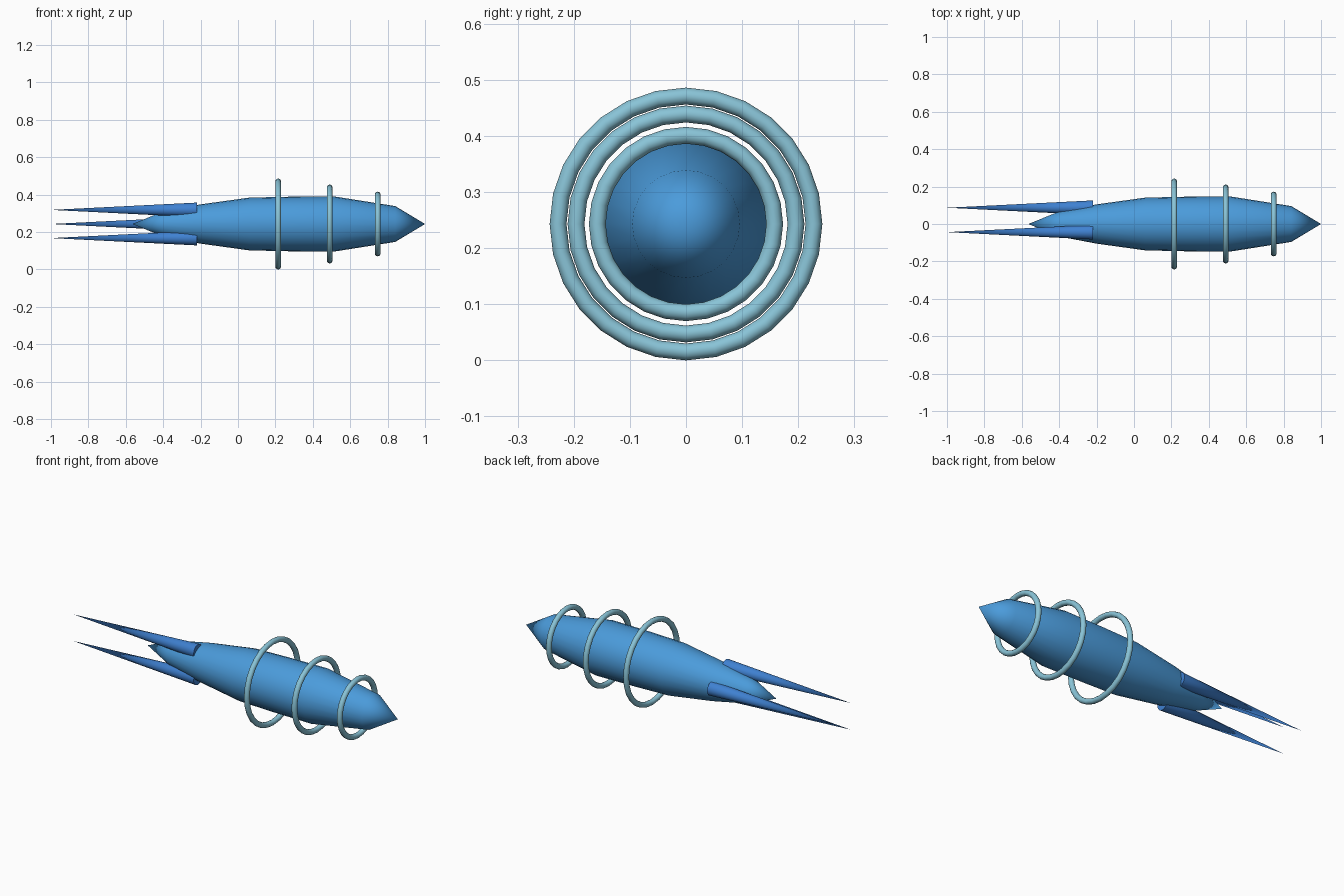
import bpy, bmesh, math
from mathutils import Matrix

if "Cube" in bpy.data.objects:
    bpy.data.objects.remove(bpy.data.objects["Cube"])

AXIS_Z = 0.243


def material(name, rgb):
    m = bpy.data.materials.new(name)
    m.use_nodes = True
    m.diffuse_color = (*rgb, 1)
    m.node_tree.nodes["Principled BSDF"].inputs["Base Color"].default_value = (*rgb, 1)
    return m


BLUE = material("hull blue", (0.07, 0.33, 0.71))
DEEP = material("fin blue", (0.05, 0.22, 0.64))
PALE = material("ring pale blue", (0.25, 0.55, 0.68))


def finish(obj, name, mat):
    obj.name = name
    obj.data.materials.append(mat)
    bpy.ops.object.select_all(action="DESELECT")
    obj.select_set(True)
    bpy.context.view_layer.objects.active = obj
    bpy.ops.object.shade_smooth_by_angle(angle=math.radians(35))


# Hull: a profile of (x, radius) spun about the long axis
profile = [(-0.565, 0), (-0.4, 0.067), (-0.2, 0.105), (0.06, 0.141),
           (0.28, 0.146), (0.51, 0.148), (0.84, 0.096), (1.0, 0)]
bm = bmesh.new()
verts = [bm.verts.new((x, 0, r)) for x, r in profile]
edges = [bm.edges.new(pair) for pair in zip(verts, verts[1:])]
bmesh.ops.spin(bm, geom=verts + edges, cent=(0, 0, 0), axis=(1, 0, 0),
               angle=math.tau, steps=24, use_duplicate=False)
bmesh.ops.remove_doubles(bm, verts=bm.verts, dist=0.0005)
bmesh.ops.recalc_face_normals(bm, faces=bm.faces)
mesh = bpy.data.meshes.new("hull")
bm.to_mesh(mesh)
bm.free()
hull = bpy.data.objects.new("hull", mesh)
hull.location.z = AXIS_Z
bpy.context.collection.objects.link(hull)
finish(hull, "hull", BLUE)

# Three long tail spikes, evenly spaced around the hull
front, tip, offset = -0.22, -1.0, 0.087
for i, name in enumerate(("side_spike", "upper_spike", "lower_spike")):
    a = i * math.tau / 3
    bpy.ops.mesh.primitive_cone_add(
        vertices=20, radius1=0.039, radius2=0, depth=front - tip,
        location=((front + tip) / 2, offset * math.cos(a), AXIS_Z + offset * math.sin(a)),
        rotation=(0, -math.pi / 2, 0))
    finish(bpy.context.object, name, DEEP)

# Floating rings, shrinking towards the nose
for name, x, radius in (("rear_ring", 0.215, 0.228), ("middle_ring", 0.49, 0.196),
                        ("front_ring", 0.747, 0.158)):
    bpy.ops.mesh.primitive_torus_add(
        major_segments=28, minor_segments=12, major_radius=radius, minor_radius=0.015,
        location=(x, 0, AXIS_Z), rotation=(0, math.pi / 2, 0))
    finish(bpy.context.object, name, PALE)
